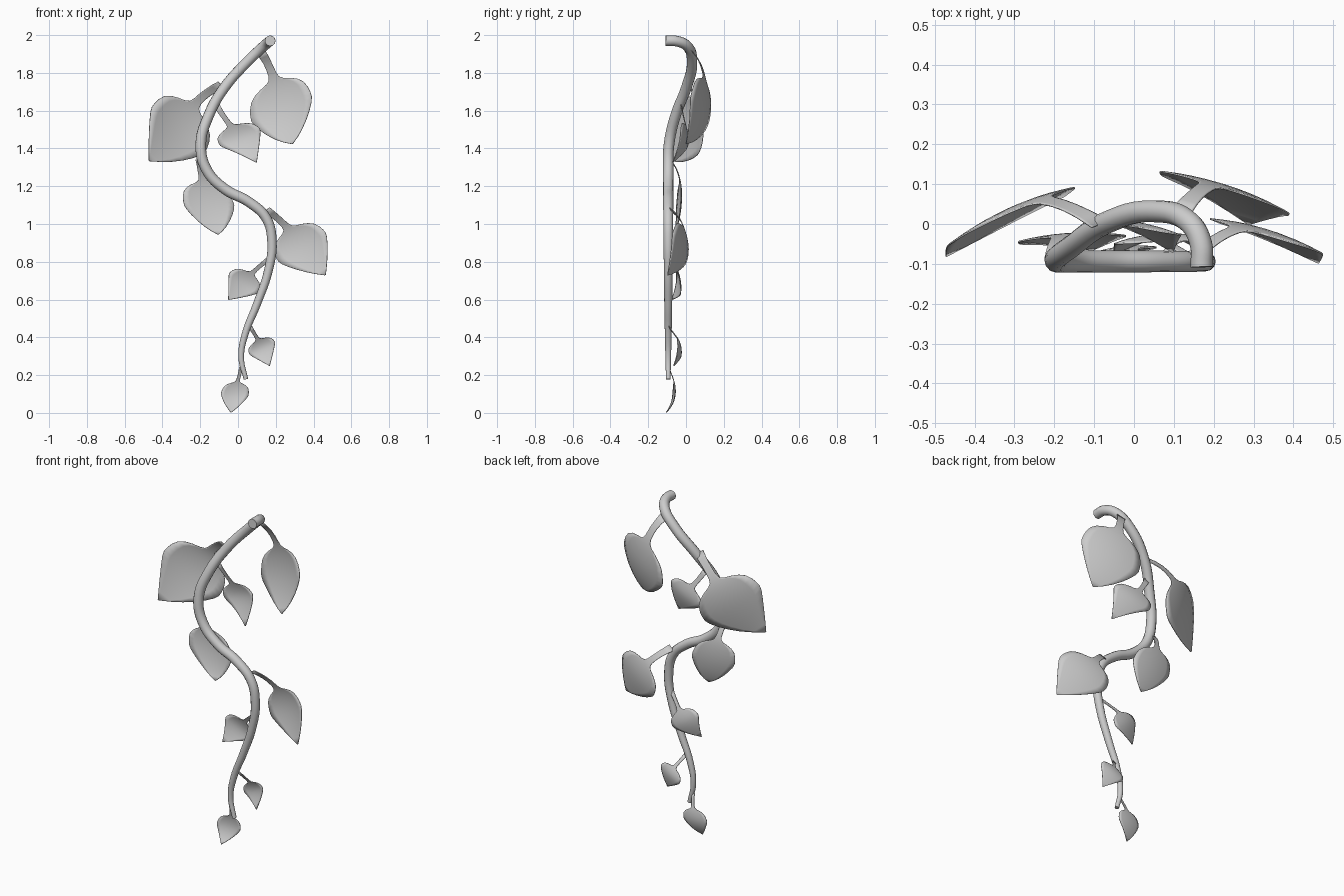
import bpy
from mathutils import Vector

if "Cube" in bpy.data.objects:
    bpy.data.objects.remove(bpy.data.objects["Cube"])


def smooth(obj, angle=1.0):
    bpy.ops.object.select_all(action='DESELECT')
    obj.select_set(True)
    bpy.context.view_layer.objects.active = obj
    bpy.ops.object.shade_smooth_by_angle(angle=angle)


# Main winding stem: x, y, z, radius
STEM = [
    (.17, -.108, 1.97, .028), (.168, -.05, 1.968, .028), (.138, .005, 1.943, .028),
    (.05, .032, 1.86, .028), (-.07, .003, 1.725, .028), (-.155, -.055, 1.575, .028),
    (-.197, -.09, 1.42, .028), (-.165, -.094, 1.285, .028), (-.07, -.094, 1.185, .028),
    (.06, -.094, 1.115, .027), (.15, -.094, 1.03, .026), (.18, -.094, .905, .025),
    (.16, -.094, .75, .023), (.10, -.094, .575, .021), (.037, -.094, .415, .018),
    (.017, -.094, .293, .015), (.042, -.094, .178, .012)]

curve = bpy.data.curves.new("vine_stem", 'CURVE')
curve.dimensions = '3D'
curve.bevel_depth = 1.0
curve.bevel_resolution = 4
curve.resolution_u = 6
curve.use_fill_caps = True
spline = curve.splines.new('BEZIER')
spline.bezier_points.add(len(STEM) - 1)
for p, (x, y, z, r) in zip(spline.bezier_points, STEM):
    p.co = (x, y, z)
    p.radius = r
    p.handle_left_type = p.handle_right_type = 'AUTO'
stem = bpy.data.objects.new("vine_stem", curve)
bpy.context.collection.objects.link(stem)
bpy.context.view_layer.objects.active = stem
stem.select_set(True)
bpy.ops.object.convert(target='MESH')
smooth(bpy.context.view_layer.objects.active)

# Leaf outline: position along the leaf (negative = stalk), relative half width
OUTLINE = [(-.5, .15), (-.4, .13), (-.3, .12), (-.2, .12), (-.1, .13), (-.04, .17), (0, .28),
           (.04, .5), (.09, .7), (.16, .86), (.25, .95), (.33, .99), (.4, 1), (.47, .95),
           (.57, .82), (.68, .65), (.8, .44), (.9, .24), (1, .02)]
KNOTS = (-.5, 0, .4, 1)
ACROSS = 8


def cubic(points, s):
    """Smooth curve through the four midrib points."""
    out = Vector()
    for i, p in enumerate(points):
        w = 1.0
        for j, k in enumerate(KNOTS):
            if j != i:
                w *= (s - k) / (KNOTS[i] - k)
        out += p * w
    return out


def leaf(name, root, base, left, right, tip):
    root, base, left, right, tip = map(Vector, (root, base, left, right, tip))
    half = (right - left) / 2
    normal = half.cross(tip - base).normalized()
    if normal.y < 0:
        normal = -normal
    cup = half.length * .1
    rib = (root, base, (left + right) / 2 + normal * cup, tip)
    verts, faces = [], []
    for s, w in OUTLINE:
        mid = cubic(rib, s)
        for i in range(ACROSS + 1):
            u = (2 * i / ACROSS - 1) * w
            verts.append(mid + half * u - normal * cup * u * u)
    n = ACROSS + 1
    for r in range(len(OUTLINE) - 1):
        for i in range(ACROSS):
            a = r * n + i
            faces.append((a, a + 1, a + n + 1, a + n))
    mesh = bpy.data.meshes.new(name)
    mesh.from_pydata(verts, [], faces)
    obj = bpy.data.objects.new(name, mesh)
    bpy.context.collection.objects.link(obj)
    mod = obj.modifiers.new("thickness", 'SOLIDIFY')
    mod.thickness = .004
    mod.offset = 0
    smooth(obj)


# Leaves from top to bottom: stalk root, blade base, left corner, right corner, tip
leaf("leaf_top_right", (.12, .035, 1.91), (.195, .1, 1.755),
     (.07, .122, 1.545), (.39, .025, 1.675), (.288, .0, 1.425))
leaf("leaf_top_left", (-.085, .0, 1.735), (-.24, .06, 1.62),
     (-.455, -.045, 1.62), (-.175, .07, 1.38), (-.47, -.08, 1.335))
leaf("leaf_upper_inner", (-.115, -.025, 1.63), (-.035, .0, 1.515),
     (-.095, .01, 1.415), (.115, -.028, 1.505), (.097, -.07, 1.327))
leaf("leaf_mid_left", (-.205, -.085, 1.34), (-.185, -.03, 1.22),
     (-.285, -.05, 1.10), (-.02, -.03, 1.10), (-.105, -.065, .945))
leaf("leaf_mid_right", (.15, -.08, 1.075), (.27, -.01, .97),
     (.215, .003, .80), (.463, -.07, .955), (.462, -.097, .73))
leaf("leaf_lower_left", (.158, -.09, .81), (.07, -.04, .735),
     (-.045, -.05, .74), (.105, -.028, .635), (-.05, -.075, .60))
leaf("leaf_lower_right", (.065, -.09, .455), (.107, -.04, .385),
     (.06, -.025, .31), (.195, -.045, .375), (.167, -.065, .25))
leaf("leaf_end", (.017, -.092, .24), (-.003, -.062, .16),
     (-.09, -.07, .105), (.055, -.06, .092), (-.037, -.105, .003))
